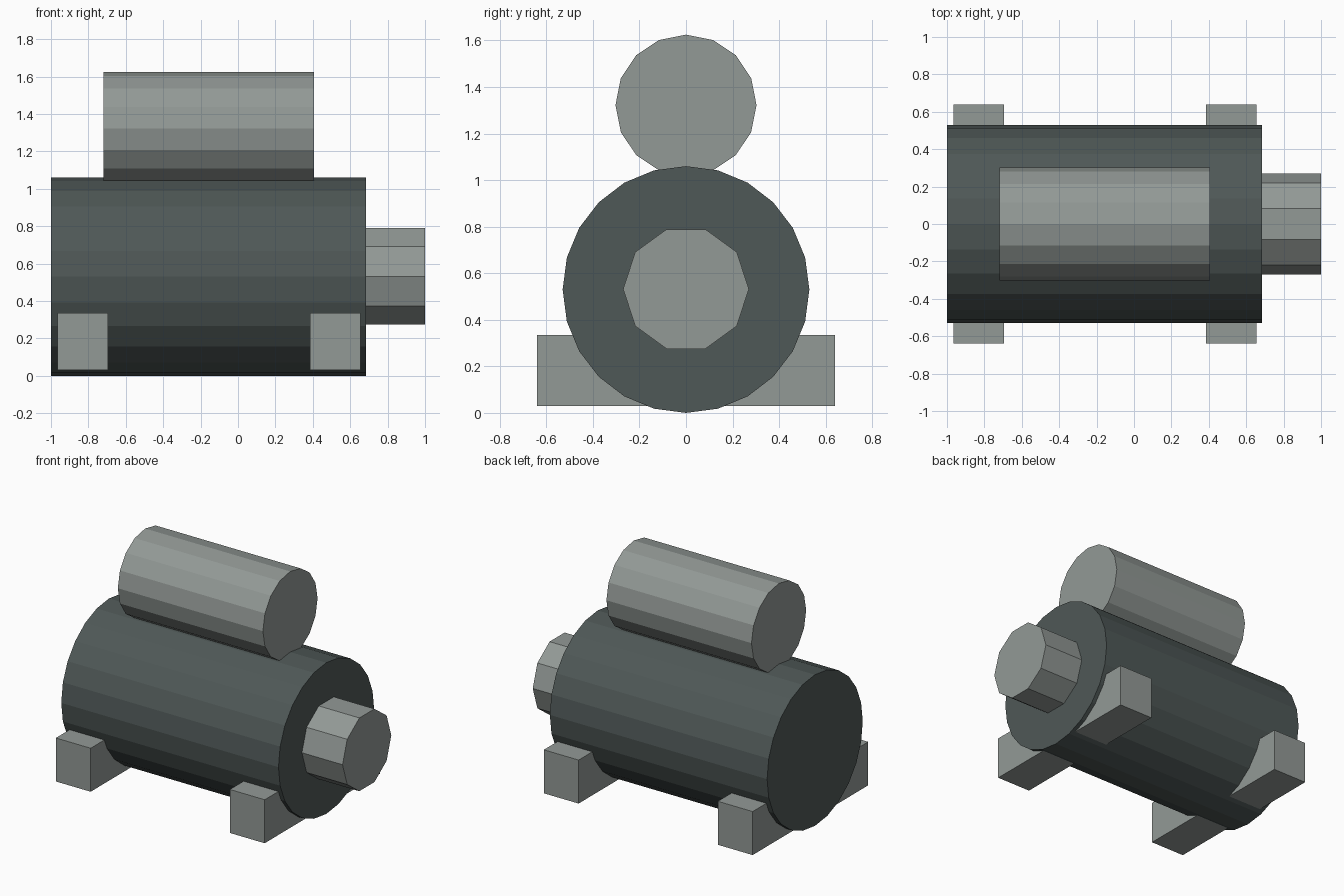
import bpy
import math
from mathutils import Matrix

cube = bpy.data.objects.get("Cube")
if cube:
    bpy.data.objects.remove(cube, do_unlink=True)


def make_material(name, color):
    mat = bpy.data.materials.new(name)
    mat.use_nodes = True
    mat.diffuse_color = color
    mat.node_tree.nodes["Principled BSDF"].inputs["Base Color"].default_value = color
    return mat


light_gray = make_material("light gray", (0.29, 0.32, 0.305, 1))
dark_slate = make_material("dark slate", (0.078, 0.098, 0.095, 1))


def finish(name, mat):
    obj = bpy.context.object
    obj.name = obj.data.name = name
    obj.data.materials.append(mat)
    return obj


# Flat-shaded drum lying along x, with a vertex pointing along y
def drum(name, x0, x1, z, radius, sides, mat):
    bpy.ops.mesh.primitive_cylinder_add(
        vertices=sides, radius=radius, depth=x1 - x0,
        location=((x0 + x1) / 2, 0, z))
    obj = finish(name, mat)
    obj.data.transform(Matrix.Rotation(math.pi / 2, 4, "Y"))
    return obj


# Bar running under the body, showing as a foot on each side
def foot_bar(name, x):
    bpy.ops.mesh.primitive_cube_add(size=1, location=(x, 0, 0.183))
    obj = finish(name, mat=light_gray)
    obj.data.transform(Matrix.Diagonal((0.27, 1.28, 0.305, 1)))


# Motor body, upper cylinder and shaft
drum("motor_body", -1, 0.685, 0.53, 0.53, 24, dark_slate)
drum("top_cylinder", -0.72, 0.405, 1.322, 0.303, 16, light_gray)
drum("output_shaft", 0.6, 1, 0.532, 0.27, 10, light_gray)

# Feet
for side, x in (("right", -0.83), ("left", 0.52)):
    foot_bar(side + "_foot_bar", x)
